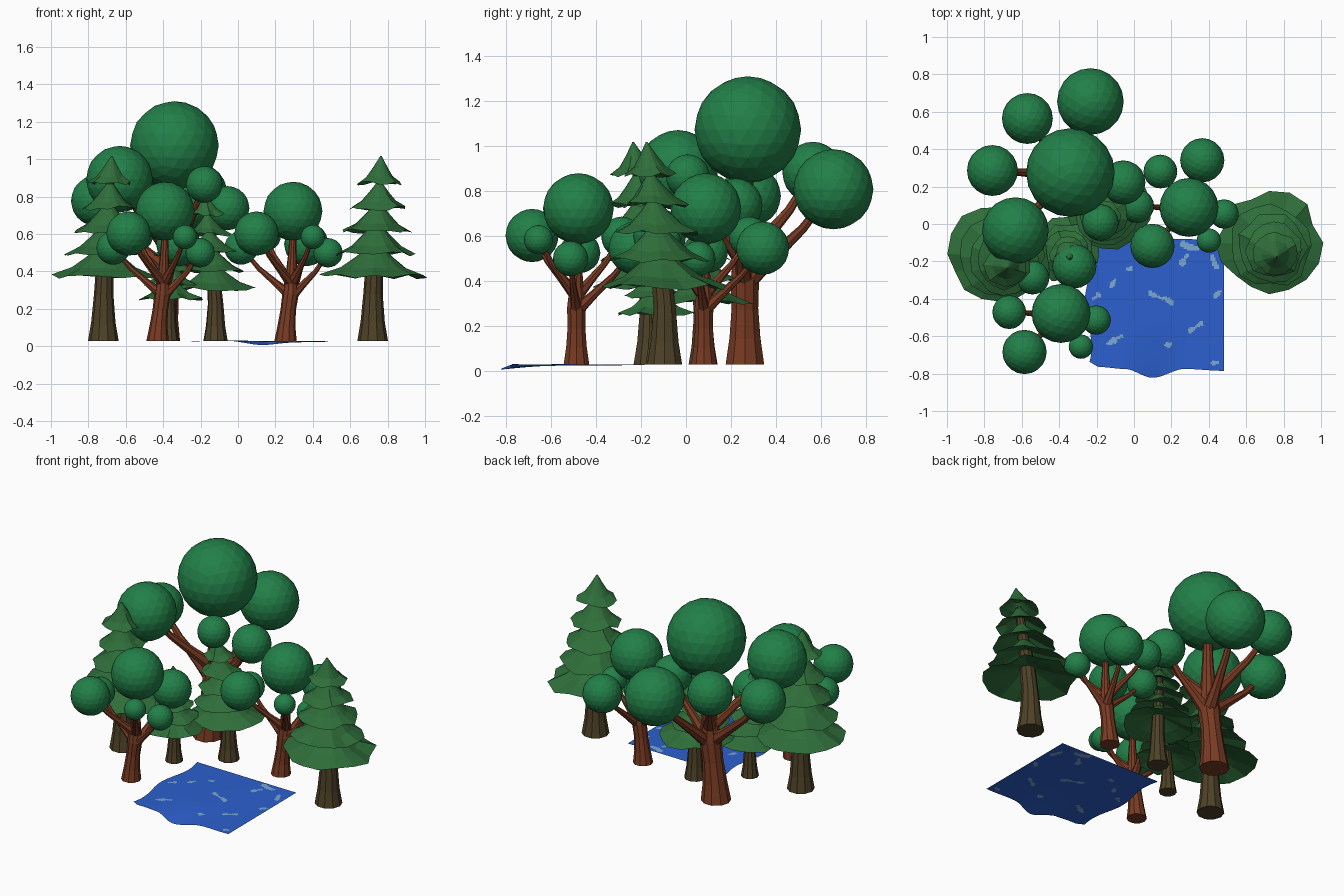
import bpy, bmesh, math, random
from mathutils import Vector, Matrix

if "Cube" in bpy.data.objects:
    bpy.data.objects.remove(bpy.data.objects["Cube"])

random.seed(4)


def material(name, r, g, b):
    m = bpy.data.materials.new(name)
    m.diffuse_color = (r, g, b, 1)
    m.use_nodes = True
    m.node_tree.nodes["Principled BSDF"].inputs["Base Color"].default_value = m.diffuse_color
    return m


LEAF = material("leaf green", 0.016, 0.215, 0.065)
NEEDLE = material("needle green", 0.028, 0.155, 0.042)
BARK = material("red brown bark", 0.19, 0.044, 0.017)
DARK_BARK = material("dark olive bark", 0.075, 0.053, 0.02)
WATER = material("water blue", 0.025, 0.117, 0.62)
FOAM = material("pale ripple blue", 0.20, 0.40, 0.65)


def finish(bm, name, mats, place=Matrix(), fix=True):
    if fix:
        bmesh.ops.recalc_face_normals(bm, faces=bm.faces)
    me = bpy.data.meshes.new(name)
    bm.to_mesh(me)
    bm.free()
    for m in mats:
        me.materials.append(m)
    ob = bpy.data.objects.new(name, me)
    ob.matrix_world = place
    bpy.context.collection.objects.link(ob)
    return ob


def skin_rings(bm, rings):
    """Bridge rings of equal vertex count and cap both ends."""
    vs = [[bm.verts.new(p) for p in r] for r in rings]
    n = len(vs[0])
    for a, b in zip(vs, vs[1:]):
        for i in range(n):
            j = (i + 1) % n
            bm.faces.new((a[i], a[j], b[j], b[i]))
    bm.faces.new(vs[0][::-1])
    bm.faces.new(vs[-1])


def tube(bm, pts, radii, sides):
    pts = [Vector(p) for p in pts]
    rings = []
    for k, (p, r) in enumerate(zip(pts, radii)):
        d = pts[min(k + 1, len(pts) - 1)] - pts[max(k - 1, 0)]
        if k == 0 and abs(d.z) > 0.9 * d.length:
            d = Vector((0, 0, 1))          # flat foot on the ground
        q = Vector((0, 0, 1)).rotation_difference(d)
        rings.append([p + q @ Vector((r * math.cos(t), r * math.sin(t), 0))
                      for t in (2 * math.pi * i / sides for i in range(sides))])
    skin_rings(bm, rings)


# Leaf balls of a broadleaf tree: centre and radius, relative to the trunk foot
BALLS = [((.06, .013, 1.045), .237), ((.167, .393, .78), .178), ((-.234, -.297, .865), .178),
         ((-.17, .302, .855), .136), ((-.357, .024, .75), .136), ((.343, -.04, .71), .118),
         ((.22, -.254, .837), .098)]


def broadleaf(label, x, y, s):
    place = Matrix.Translation((x, y, .028)) @ Matrix.Scale(s, 4)
    # Trunk and branches
    bm = bmesh.new()
    tube(bm, [(0, 0, 0), (.008, 0, .12), (.022, 0, .25), (.04, 0, .38), (.047, 0, .52),
              (.055, .005, .7), (.06, .013, .9)], [.09, .072, .062, .066, .048, .034, .025], 10)
    for c, r in BALLS[1:]:
        end = Vector(c)
        start = Vector((.047, 0, .46 if c[2] > .8 else .36))
        mid1 = start.lerp(end, .3) - Vector((0, 0, .015))
        mid2 = start.lerp(end, .65) - Vector((0, 0, .03))
        tube(bm, [start, mid1, mid2, end], [.045, .03, .021, .015], 7)
    finish(bm, label + "_trunk", [BARK], place)
    # Crown
    bm = bmesh.new()
    for c, r in BALLS:
        bmesh.ops.create_icosphere(bm, subdivisions=3, radius=r, matrix=Matrix.Translation(c))
    finish(bm, label + "_crown", [LEAF], place)


# Skirts of a conifer: rim height, rim radius, top height
SKIRTS = [(.345, .272, .53), (.465, .222, .64), (.585, .185, .75), (.71, .15, .86), (.84, .115, .99)]


def conifer(label, x, y, s, turn=0):
    place = (Matrix.Translation((x, y, .028)) @ Matrix.Rotation(math.radians(turn), 4, 'Z')
             @ Matrix.Scale(s, 4))

    def axis(z):                            # the stem leans towards its tip
        t = max(0, (z - .3) / .69)
        return Vector((.045 * t, -.08 * t, z))

    # Trunk
    bm = bmesh.new()
    tube(bm, [(0, 0, 0), (0, 0, .1), (.002, 0, .25), axis(.45), axis(.85)],
         [.082, .065, .052, .045, .02], 10)
    finish(bm, label + "_trunk", [DARK_BARK], place)
    # Flared skirts with ragged rims, hollow below
    bm = bmesh.new()
    n = 16
    for z, r, top in SKIRTS:
        h = top - z
        wob = [1 + random.uniform(-.09, .07) for _ in range(n)]
        drop = [random.uniform(-.014, .014) for _ in range(n)]
        rings = []
        for f, dz, w in [(.2, h * .42, 0), (.62, h * .17, .5), (1, 0, 1), (.63, h * .24, .5),
                         (.36, h * .56, .2), (.03, h, 0)]:
            c = axis(z + dz)
            rings.append([c + Vector((r * f * (1 + (wob[i] - 1) * w) * math.cos(2 * math.pi * i / n),
                                      r * f * (1 + (wob[i] - 1) * w) * math.sin(2 * math.pi * i / n),
                                      drop[i] * w)) for i in range(n)])
        skin_rings(bm, rings)
    finish(bm, label + "_needles", [NEEDLE], place)


broadleaf("big_tree", -.40, .262, 1)
broadleaf("right_tree", .254, .080, .664)
broadleaf("left_tree", -.43, -.487, .664)
conifer("left_conifer", -.72, -.155, 1)
conifer("right_conifer", .72, -.095, 1)
conifer("middle_conifer", -.12, .076, .8, -80)
conifer("small_conifer", -.37, -.13, .65)

# Pond: a rippled sheet with wavy left and front edges
FRONT = [(-.25, -.735), (-.18, -.765), (-.05, -.775), (.1, -.822), (.27, -.775), (.48, -.785)]
# Ripple strokes: x1, y1, x2, y2, half width
RIPPLES = [(.26, -.11, .34, -.13, .016), (.28, -.17, .26, -.21, .014), (.42, -.17, .44, -.23, .01),
           (.09, -.37, .20, -.42, .011), (-.07, -.60, -.14, -.64, .012), (.30, -.57, .36, -.53, .01),
           (.18, -.645, .20, -.64, .013), (.43, -.74, .45, -.74, .013), (-.10, -.30, -.12, -.33, .01),
           (.43, -.39, .46, -.36, .01), (-.04, -.24, -.02, -.24, .01), (-.22, -.40, -.19, -.38, .01)]


def front_edge(x):
    for (a, p), (b, q) in zip(FRONT, FRONT[1:]):
        if x <= b:
            t = min(1, max(0, (x - a) / (b - a)))
            t = t * t * (3 - 2 * t)
            return p + (q - p) * t
    return FRONT[-1][1]


def stroke_distance(p, st):
    a, b = Vector(st[:2]), Vector(st[2:4])
    d = b - a
    t = min(1, max(0, (p - a).dot(d) / d.length_squared))
    return (p - a - d * t).length


bm = bmesh.new()
N = 80
grid = []
for i in range(N + 1):
    row = []
    for j in range(N + 1):
        u, v = i / N, j / N
        left = -.245 + .018 * math.sin(v * 9)
        x = left + (.48 - left) * u
        y = -.07 - .015 * u + (front_edge(x) + .07 + .015 * u) * v
        dip = .022 * math.exp(-((x - .12) / .12) ** 2) * max(0, (v - .6) / .4) ** 1.5
        z = .027 + .005 * math.sin(3.4 - 6 * u) * v - dip
        row.append(bm.verts.new((x, y, z)))
    grid.append(row)
for i in range(N):
    for j in range(N):
        f = bm.faces.new((grid[i][j], grid[i][j + 1], grid[i + 1][j + 1], grid[i + 1][j]))
        f.smooth = True
        p = f.calc_center_median().xy
        wiggle = .005 * math.sin(70 * p.x + 45 * p.y)
        if any(stroke_distance(p, st) < st[4] + wiggle for st in RIPPLES):
            f.material_index = 1
finish(bm, "pond", [WATER, FOAM], fix=False)
